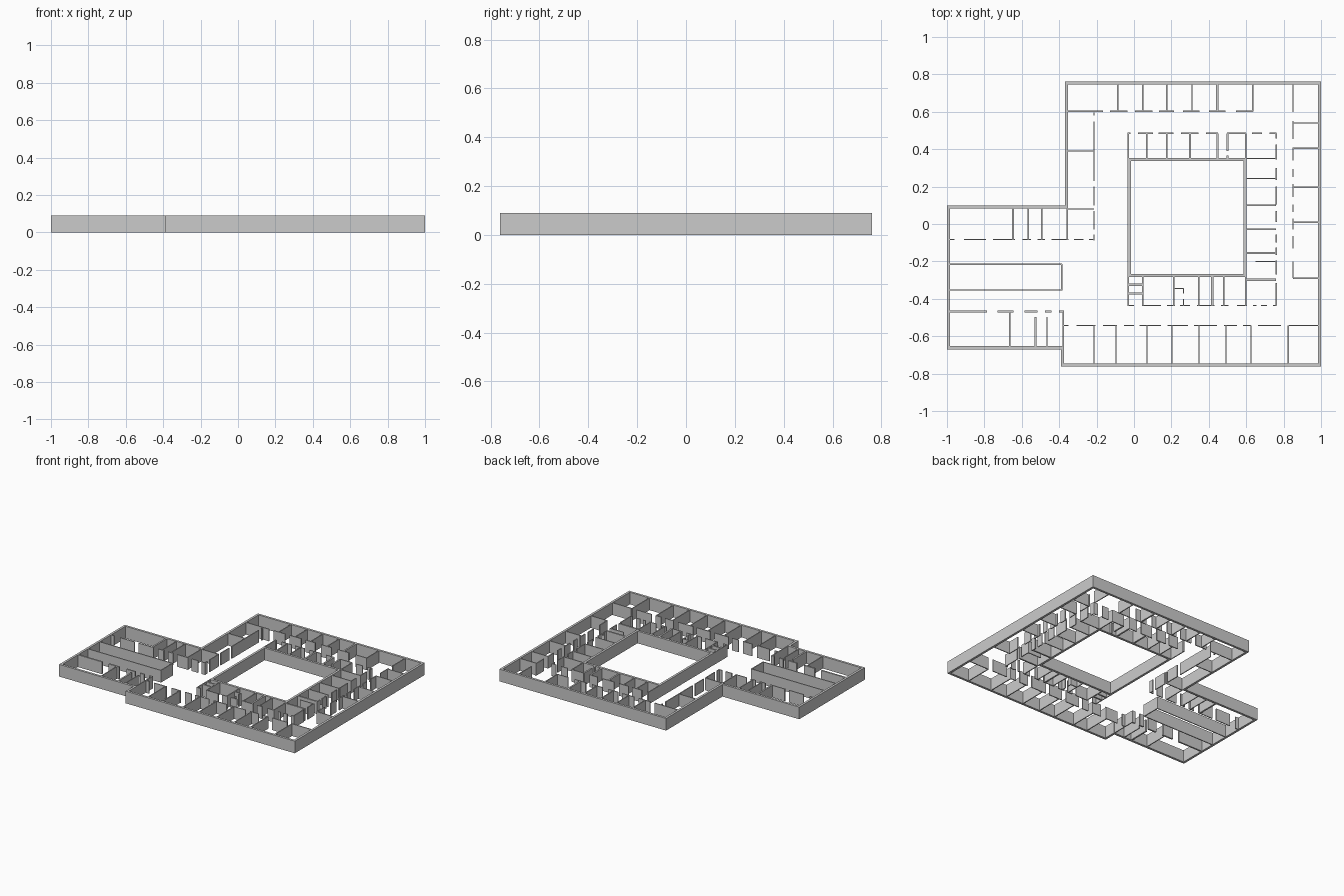
import bpy, bmesh
from mathutils import Vector

if "Cube" in bpy.data.objects:
    bpy.data.objects.remove(bpy.data.objects["Cube"])

H = 0.09       # wall height
THICK = 0.017  # structural walls
MID = 0.012    # heavier partitions
THIN = 0.007   # light partitions


def finish(bm, name):
    bmesh.ops.recalc_face_normals(bm, faces=bm.faces)
    mesh = bpy.data.meshes.new(name)
    bm.to_mesh(mesh)
    bm.free()
    bpy.context.collection.objects.link(bpy.data.objects.new(name, mesh))


def ring(name, pts, t):
    """Closed wall of thickness t inside a counter-clockwise right-angled outline."""
    bm = bmesh.new()
    pts = [Vector(p) for p in pts]
    n = len(pts)
    rows = []
    for i, p in enumerate(pts):
        a = (p - pts[i - 1]).normalized()
        b = (pts[(i + 1) % n] - p).normalized()
        q = p + t * (Vector((-a.y, a.x)) + Vector((-b.y, b.x)))
        rows.append([bm.verts.new((v.x, v.y, z)) for v, z in ((p, 0), (p, H), (q, H), (q, 0))])
    for i in range(n):
        r, s = rows[i], rows[(i + 1) % n]
        for k in range(4):
            bm.faces.new((r[k], s[k], s[(k + 1) % 4], r[(k + 1) % 4]))
    finish(bm, name)


def box(bm, x0, x1, y0, y1):
    vs = bmesh.ops.create_cube(bm, size=1)["verts"]
    for v in vs:
        v.co = ((x0 + x1) / 2 + v.co.x * (x1 - x0), (y0 + y1) / 2 + v.co.y * (y1 - y0), H / 2 + v.co.z * H)


def walls(name, axis, runs):
    """runs: (fixed coordinate, thickness, start, end, start, end, ...) along the axis."""
    bm = bmesh.new()
    for c, t, *ends in runs:
        for a, b in zip(ends[::2], ends[1::2]):
            a, b = min(a, b), max(a, b)
            if axis == 'X':
                box(bm, a, b, c - t / 2, c + t / 2)
            else:
                box(bm, c - t / 2, c + t / 2, a, b)
    finish(bm, name)


def dividers(name, axis, coords, a, b, heavy=()):
    walls(name, axis, [(c, MID if c in heavy else THIN, a, b) for c in coords])


# Outer shell and courtyard
ring("outer_wall", [(-1, -.67), (-.39, -.67), (-.39, -.762), (1, -.762),
                    (1, .762), (-.37, .762), (-.37, .1), (-1, .1)], THICK)
ring("courtyard_wall", [(-.034, -.284), (.602, -.284), (.602, .354), (-.034, .354)], THICK)

# Outer ring of rooms: dividing walls
dividers("north_dividers", 'Y', [-.087, .047, .175, .31, .445, .635], .602, .75, (.445,))
dividers("east_dividers", 'X', [.54, .405, .196, .009, -.29], .85, .99)
dividers("south_dividers", 'Y', [-.214, -.096, .07, .203, .348, .492, .626, .824], -.75, -.543)
dividers("west_dividers", 'X', [.39, .08], -.36, -.214)

# Outer ring of rooms: corridor walls with door gaps
walls("north_corridor_wall", 'X', [(.602, THIN, -.36, -.165, -.128, -.035, .005, .10, .135, .215,
                                    .262, .35, .40, .49, .545, .637)])
walls("east_corridor_wall", 'Y', [(.85, THIN, .75, .60, .55, .455, .41, .34, .295, .25, .215, .145,
                                   .105, .065, .03, -.03, -.065, -.13, -.20, -.29)])
walls("south_corridor_wall", 'X', [(-.543, THIN, -.375, -.35, -.308, -.205, -.165, -.09, -.053, 0,
                                    .03, .145, .18, .29, .32, .445, .48, .55, .582, .626,
                                    .663, .785, .828, .99)])
walls("west_corridor_wall", 'Y', [(-.214, THIN, .595, .58, .548, .23, .20, .10, .07, -.03, -.055, -.087)])

# West wing
walls("wing_north_corridor_wall", 'X', [(-.083, THIN, -.99, -.96, -.91, -.79, -.755, -.635, -.595, -.55,
                                         -.515, -.475, -.44, -.35, -.32, -.27, -.24, -.21)])
dividers("wing_north_dividers", 'Y', [-.647, -.565, -.493, -.357], -.083, .095, (-.647,))
walls("wing_south_corridor_wall", 'X', [(-.468, MID, -.99, -.785, -.73, -.645, -.585, -.515,
                                         -.475, -.44, -.40, -.374)])
dividers("wing_south_dividers", 'Y', [-.664, -.527, -.465], -.66, -.498, (-.527,))
walls("wing_south_end_wall", 'Y', [(-.378, THIN, -.76, -.464), (-.664, THIN, -.5, -.468)])
walls("wing_hall_long_walls", 'X', [(-.216, THIN, -.99, -.384), (-.353, THIN, -.99, -.384)])
walls("wing_hall_end_wall", 'Y', [(-.387, THIN, -.356, -.213)])

# Rooms around the courtyard: dividing walls
dividers("inner_north_dividers", 'Y', [-.031, .068, .175, .3, .447, .598], .345, .485, (.3, .447))
walls("inner_north_closet", 'Y', [(.5, MID, .485, .39, .365, .345)])
dividers("inner_east_dividers", 'X', [.35, .243, .1, -.028, -.155, -.298], .595, .76, (-.155, -.298))
walls("inner_east_closet", 'X', [(-.2, THIN, .65, .76)])
dividers("inner_south_dividers", 'Y', [-.031, .047, .212, .346, .418, .48, .598], -.436, -.28, (.418,))
walls("inner_south_stalls", 'X', [(-.325, MID, -.031, .047), (-.372, MID, -.031, .047),
                                  (-.345, THIN, .212, .268)])
walls("inner_south_closet", 'Y', [(.265, THIN, -.342, -.372, -.402, -.436)])

# Rooms around the courtyard: corridor walls with door gaps
walls("inner_north_corridor_wall", 'X', [(.485, THIN, -.034, -.02, .022, .102, .13, .21, .25, .345,
                                          .385, .45, .498, .60, .632, .685, .725, .763)])
walls("inner_east_corridor_wall", 'Y', [(.76, THIN, .485, .457, .425, .345, .30, .235, .20, .105,
                                         .07, .01, -.055, -.10, -.125, -.165, -.195, -.27, -.315, -.436)])
walls("inner_south_corridor_wall", 'X', [(-.436, THIN, -.034, 0, .043, .145, .177, .22, .246, .30,
                                          .337, .43, .465, .505, .55, .605, .637, .655,
                                          .68, .712, .744, .763)])
